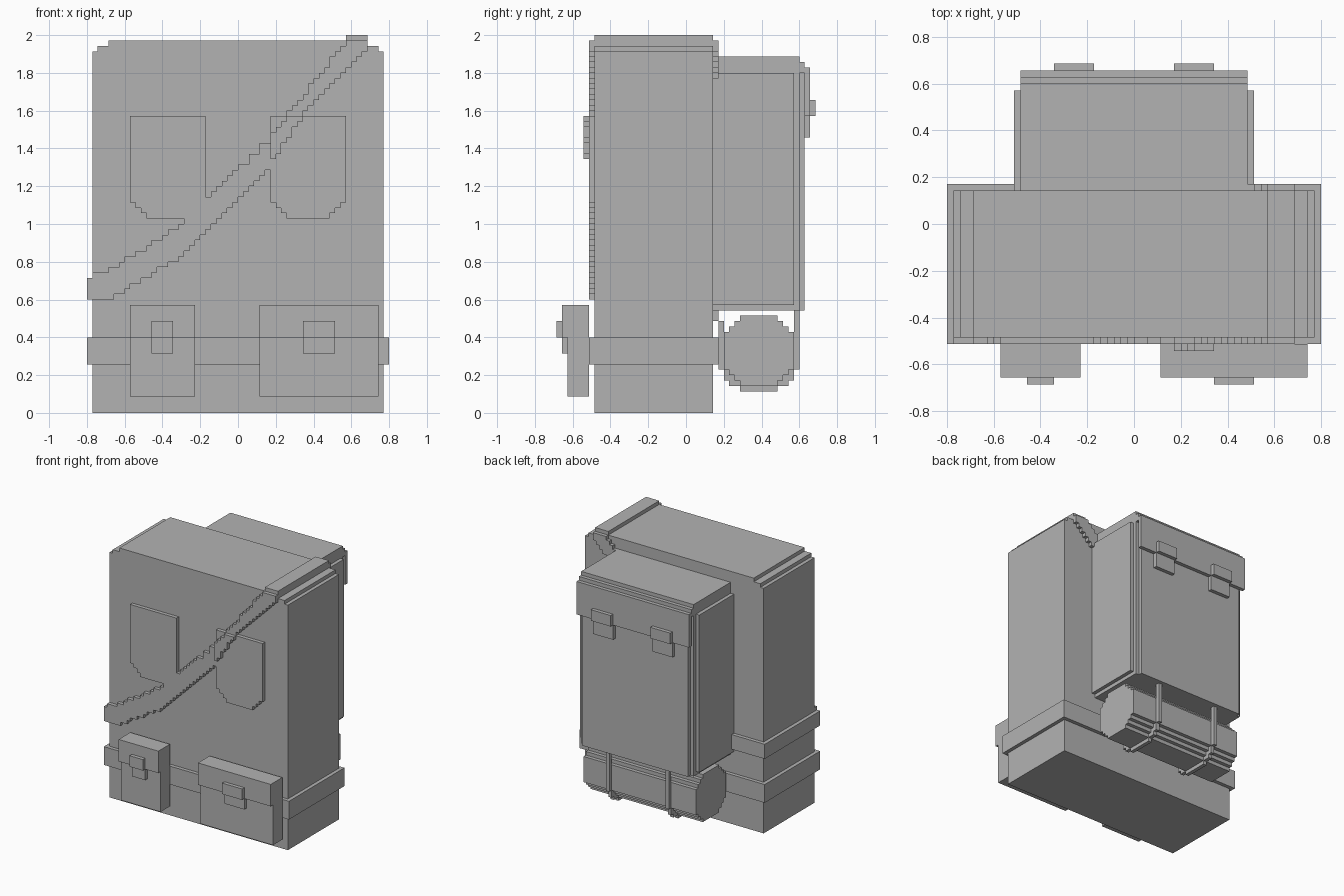
import bpy
import bmesh
from math import sqrt
from mathutils import Vector

default = bpy.data.objects.get("Cube")
if default:
    bpy.data.objects.remove(default, do_unlink=True)

U = 1 / 35  # size of one block

grey = bpy.data.materials.new("plain_grey")
grey.use_nodes = True
tone = (0.45, 0.45, 0.45, 1)
grey.diffuse_color = tone
grey.node_tree.nodes["Principled BSDF"].inputs["Base Color"].default_value = tone


def finish(name, bm):
    bmesh.ops.recalc_face_normals(bm, faces=bm.faces)
    mesh = bpy.data.meshes.new(name)
    bm.to_mesh(mesh)
    bm.free()
    mesh.materials.append(grey)
    obj = bpy.data.objects.new(name, mesh)
    bpy.context.collection.objects.link(obj)
    return obj


def box(name, x, y, z):
    """Box from (low, high) pairs in blocks."""
    bm = bmesh.new()
    bmesh.ops.create_cube(bm, size=1)
    for v in bm.verts:
        v.co = Vector([(a + b) / 2 + c * (b - a) for (a, b), c in zip((x, y, z), v.co)]) * U
    return finish(name, bm)


def stepped(name, start, spans, depth, place):
    """Extrude a stepped outline; spans are (low, high) per block column."""
    low, high = [], []
    for i, (a, b) in enumerate(spans):
        for u in (start + i, start + i + 1):
            for side, v in ((low, a), (high, b)):
                if not side or side[-1] != (u, v):
                    side.append((u, v))
    bm = bmesh.new()
    near, far = depth
    face = bm.faces.new([bm.verts.new(place(u, v, near) * U) for u, v in low + high[::-1]])
    move = (place(0, 0, far) - place(0, 0, near)) * U
    new = bmesh.ops.extrude_face_region(bm, geom=[face], use_keep_orig=True)["geom"]
    bmesh.ops.translate(bm, vec=move, verts=[e for e in new if isinstance(e, bmesh.types.BMVert)])
    return finish(name, bm)


def facing(u, v, d):   # outline in x-z, depth along y
    return Vector((u, d, v))


def sideways(u, v, d):  # rows along z, spans along y, depth along x
    return Vector((d, v, u))


def along(points, x):
    """Height of a polyline at x."""
    for (x0, z0), (x1, z1) in zip(points, points[1:]):
        if x <= x1:
            return round(z0 + (z1 - z0) * max(x - x0, 0) / (x1 - x0))
    return round(points[-1][1])


# Main body with stepped top corners
edge = [(0, 67), (0, 68), (0, 68)]
stepped("body", -27, edge + [(0, 69)] * 48 + edge[::-1], (-17, 5), facing)

# Belt around the body
box("belt", (-28, 28), (-18, 6), (9, 14))

# Diagonal shoulder strap
LOWER = [(-28, 21), (-24, 21), (-12, 28), (-3.5, 36), (6, 45.5), (12.5, 56), (24, 68)]
UPPER = [(-28, 25), (-25, 26), (-18, 30), (-10, 35.5), (-6, 40), (1, 46), (6, 51), (13, 60), (20, 69)]


def strap_span(x):
    return along(LOWER, x + 0.5), min(along(UPPER, x + 0.5), 69)


stepped("strap_front", -28, [strap_span(x) for x in range(-28, 24)], (-18, -17), facing)
stepped("strap_back", 13, [strap_span(x) for x in range(13, 24)], (5, 6), facing)
over = [(max(a, 47), min(b, 55)) for a, b in map(strap_span, range(6, 12))]
stepped("strap_over_pocket", 6, over, (-19, -18), facing)
box("strap_shoulder", (20, 24), (-17, 5), (69, 70))
box("strap_side", (-28, -27), (-18, 6), (21, 25))
box("strap_back_low", (-28, -15), (5, 6), (21, 25))

# Chest pockets with stepped lower corners
corner = [(39, 55), (38, 55), (37, 55)]
for name, start in (("right_pocket", -20), ("left_pocket", 6)):
    stepped(name, start, corner + [(36, 55)] * 8 + corner[::-1], (-18, -17), facing)

# Belt pouches with flap and clasp
for name, x, clasp in (("right_pouch", (-20, -8), (-16, -12)),
                       ("left_pouch", (4, 26), (12, 18))):
    box(name, x, (-22, -18), (3, 20))
    box(name + "_flap", x, (-23, -22), (14, 20))
    box(name + "_clasp", clasp, (-24, -23), (14, 17))
    box(name + "_clasp_tab", clasp, (-23, -22), (11, 14))

# Backpack with raised panels and stepped lid
box("pack", (-17, 17), (5, 21), (19, 66))
box("pack_side_panels", (-18, 18), (5, 20), (20, 63))
box("pack_back_panel", (-16, 16), (21, 22), (19, 63))
box("pack_lid_edge", (-17, 17), (21, 22), (63, 65))
box("pack_flap", (-17, 17), (22, 23), (55, 64))

# Bedroll beneath the pack
MID_Y, MID_Z = 13.5, 11.5


def disc_rows(radius, rows):
    spans = []
    for z in rows:
        half = int(sqrt(radius ** 2 - (z + 0.5 - MID_Z) ** 2) + 0.55) + 0.5
        half = min(half, radius)
        spans.append((MID_Y - half, MID_Y + half))
    return spans


stepped("bedroll", 5, disc_rows(6.5, range(5, 18)), (-17, 17), sideways)

# Clasps and bedroll straps, one pair per side
for side, s in (("left", 1), ("right", -1)):
    clasp = sorted((6 * s, 12 * s))
    band = sorted((8.5 * s, 9.5 * s))
    box(side + "_pack_clasp", clasp, (23, 24), (55, 58))
    box(side + "_pack_clasp_tab", clasp, (22, 23), (51, 55))
    stepped(side + "_roll_strap", 4, disc_rows(7.5, range(4, 12)), band, sideways)
    box(side + "_roll_strap_rear", band, (20, 21), (12, 19))
    box(side + "_roll_strap_inner", band, (6, 7), (12, 17))
    box(side + "_roll_strap_anchor", band, (5, 6), (17, 19))
